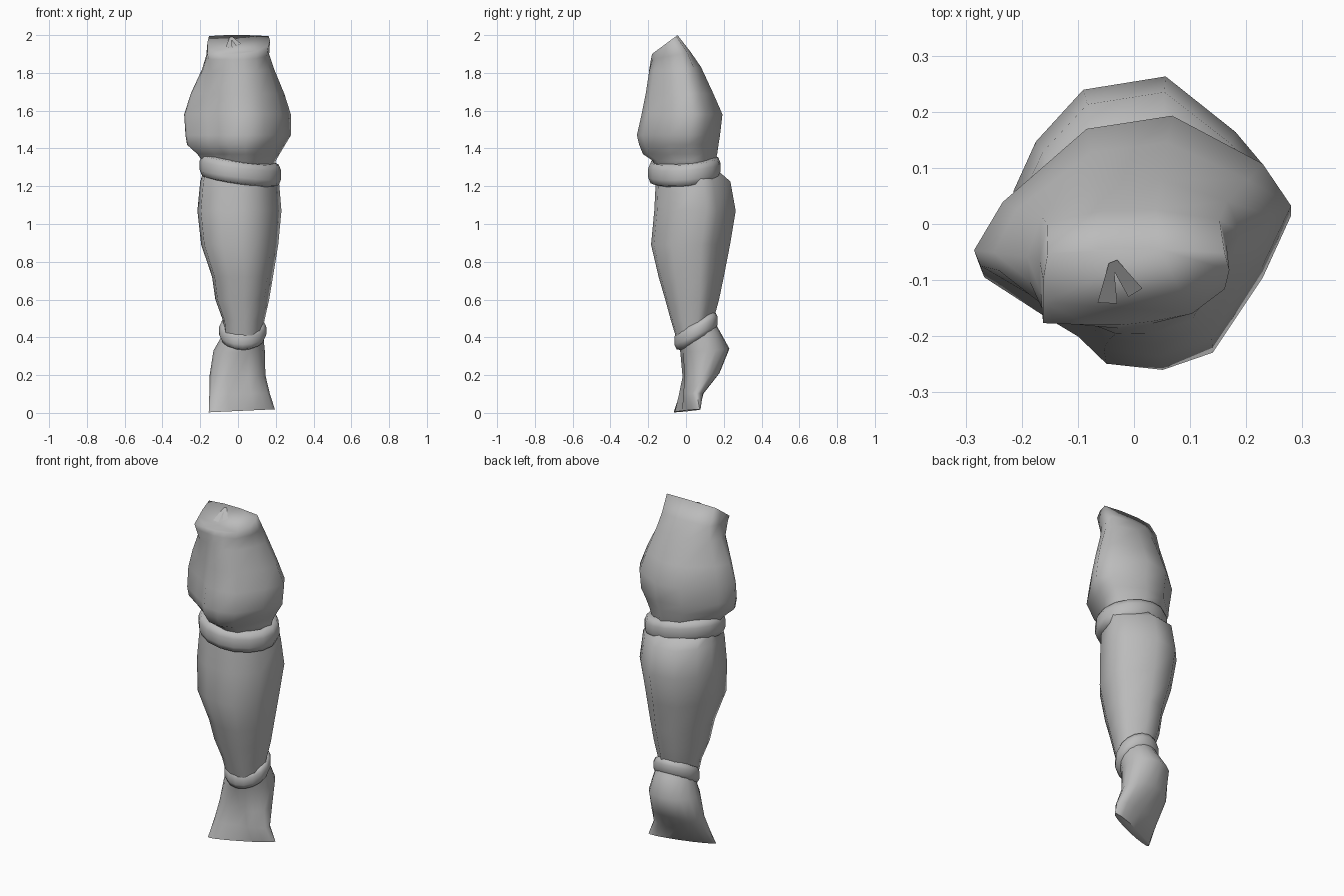
import bpy
import bmesh
from math import cos, sin, pi, radians

cube = bpy.data.objects.get("Cube")
if cube:
    bpy.data.objects.remove(cube, do_unlink=True)

cloth = bpy.data.materials.new("grey cloth")
cloth.use_nodes = True
GREY = (0.5, 0.5, 0.5, 1)
cloth.diffuse_color = GREY
cloth.node_tree.nodes["Principled BSDF"].inputs["Base Color"].default_value = GREY

# Cross-sections in a unit square, starting at the front and turning to +x
ROUND = [(sin(2 * pi * i / 16), -cos(2 * pi * i / 16)) for i in range(16)]
CLEFT = [(0, -.6)] + ROUND[1:]
THIGH = [(.18, -1), (.5, -.86), (.82, -.25), (1, .25), (.82, .6), (.25, 1), (-.29, .89),
         (-.82, .28), (-1, -.12), (-.96, -.25), (-.57, -.57), (-.36, -.73), (-.18, -.95)]
BOX = [(.18, -.9), (.6, -.7), (.95, -.05), (1, .45), (.95, .9), (.25, 1), (-.4, 1),
       (-.95, .9), (-1, .2), (-1, -.4), (-1, -.95), (-.5, -1), (-.15, -1)]
CALF = [(.05, -1), (.42, -.93), (.82, -.48), (1, .27), (.78, .54), (.22, 1),
        (-.44, .89), (-.82, .46), (-1, .05), (-.92, -.7), (-.45, -.95)]


def mix(first, second, amount):
    return [(a + (c - a) * amount, b + (d - b) * amount)
            for (a, b), (c, d) in zip(first, second)]


def finish(name, bm, angle=60):
    mesh = bpy.data.meshes.new(name)
    bmesh.ops.recalc_face_normals(bm, faces=bm.faces)
    bm.to_mesh(mesh)
    bm.free()
    mesh.materials.append(cloth)
    part = bpy.data.objects.new(name, mesh)
    bpy.context.collection.objects.link(part)
    bpy.ops.object.select_all(action="DESELECT")
    part.select_set(True)
    bpy.context.view_layer.objects.active = part
    bpy.ops.object.shade_smooth_by_angle(angle=radians(angle))


def loft(name, rings, cap=True, angle=60):
    """Skin rings given as section, height, left, right, front, back, tilt, skew, roll."""
    bm = bmesh.new()
    loops = []
    for section, z, x0, x1, y0, y1, tilt, skew, roll in rings:
        loops.append([bm.verts.new(((x0 + x1 + u * (x1 - x0)) / 2,
                                    (y0 + y1 + v * (y1 - y0)) / 2 + skew * u,
                                    z + tilt * v + roll * u)) for u, v in section])
    for low, high in zip(loops, loops[1:]):
        for i in range(len(low)):
            j = (i + 1) % len(low)
            bm.faces.new((low[i], low[j], high[j], high[i]))
    if cap:
        bm.faces.new(loops[0][::-1])
        bm.faces.new(loops[-1])
    finish(name, bm, angle)


def band(name, z, height, x0, x1, y0, y1, tilt, skew, roll):
    """Rounded cuff whose edges tuck into the leg."""
    rings = []
    for step, inset in ((-1, .035), (-.9, .012), (-.4, 0), (.4, 0), (.9, .012), (1, .04)):
        rings.append((ROUND, z + step * height / 2, x0 + inset, x1 - inset,
                      y0 + inset, y1 - inset, tilt, skew, roll))
    loft(name, rings, cap=False)


# Upper leg, leaning forward and growing boxy towards a sloped top
thigh = [
    (0, 1.27, -.17, .19, -.16, .14, 0),
    (0, 1.335, -.19, .20, -.175, .155, 0),
    (0, 1.37, -.215, .22, -.228, .165, 0),
    (0, 1.42, -.27, .25, -.248, .172, 0),
    (0, 1.47, -.278, .28, -.26, .18, 0),
    (0, 1.58, -.285, .28, -.235, .193, 0),
    (.1, 1.69, -.25, .245, -.215, .145, 0),
    (.4, 1.82, -.19, .19, -.20, .08, .01),
    (.8, 1.89, -.168, .165, -.187, .025, .02),
    (1, 1.95, -.162, .17, -.18, -.045, .05),
]
loft("thigh", [(mix(THIGH, BOX, blend), *ring, 0, 0) for blend, *ring in thigh], angle=110)

# Lower leg with the calf bulging backward
calf = [
    (.42, -.07, .13, -.05, .13, .03),
    (.49, -.08, .14, -.08, .145, 0),
    (.60, -.12, .165, -.11, .175, 0),
    (.72, -.137, .185, -.145, .20, 0),
    (.89, -.195, .213, -.185, .233, 0),
    (1.07, -.215, .23, -.168, .263, 0),
    (1.225, -.20, .217, -.16, .235, 0),
    (1.29, -.18, .20, -.15, .16, 0),
]
loft("calf", [(CALF, *ring, 0, 0) for ring in calf])

# Foot covering, heel at the back and a thin cleft hem turned across the leg
foot = [
    (ROUND, .011, -.155, .195, -.02, .032, 0, .066, .008),
    (CLEFT, .10, -.152, .168, -.03, .085, 0, .03, .004),
    (CLEFT, .20, -.15, .145, -.02, .177, .01, .015, 0),
    (ROUND, .33, -.13, .142, -.03, .23, .01, .01, 0),
    (ROUND, .40, -.09, .135, -.035, .175, .04, .01, 0),
    (ROUND, .45, -.07, .13, -.035, .14, .05, 0, 0),
]
loft("foot_cover", foot)

# Cuffs below the knee and at the ankle
band("knee_band", 1.285, .12, -.203, .228, -.20, .182, .015, .022, -.025)
band("ankle_band", .435, .10, -.10, .15, -.062, .168, .053, .008, 0)

# Small folded tab on the sloped top
bm = bmesh.new()
outline = ((-.065, -.14), (-.045, -.07), (-.03, -.064), (.015, -.115),
           (-.01, -.13), (-.035, -.085), (-.03, -.142))
bm.faces.new([bm.verts.new((x, y, 1.957 + (y + .112) * .74)) for x, y in outline])
finish("top_tab", bm)
